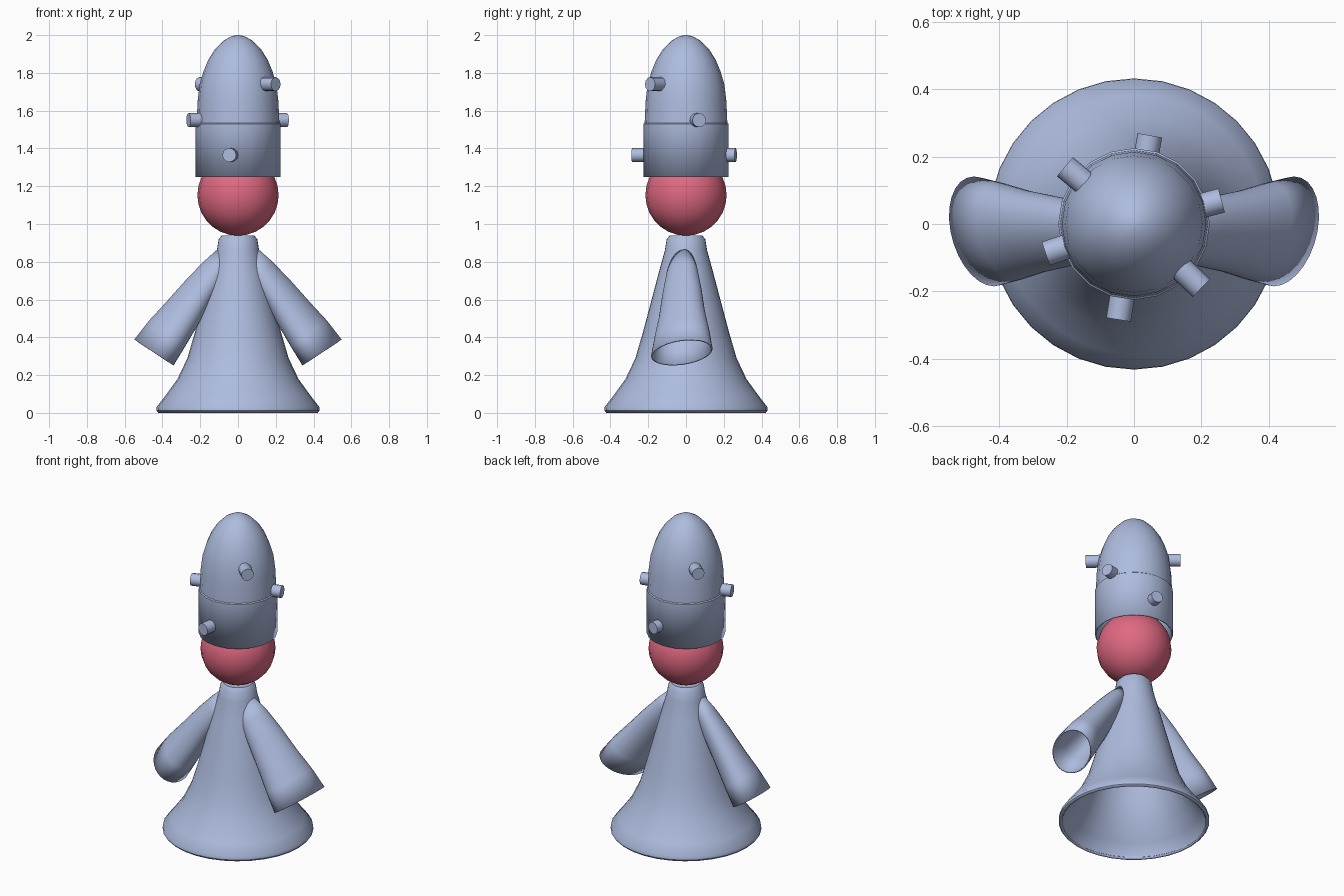
import bpy
import bmesh
from math import sin, cos, pi, atan2
from mathutils import Vector, Matrix

if "Cube" in bpy.data.objects:
    bpy.data.objects.remove(bpy.data.objects["Cube"])


def material(name, rgb):
    m = bpy.data.materials.new(name)
    m.diffuse_color = (*rgb, 1)
    m.use_nodes = True
    m.node_tree.nodes["Principled BSDF"].inputs["Base Color"].default_value = m.diffuse_color
    return m


CLOTH = material("blue_grey", (0.42, 0.50, 0.73))
PINK = material("rose_pink", (0.74, 0.14, 0.22))


def finish(bm, name, mat, angle=0.7):
    me = bpy.data.meshes.new(name)
    bm.to_mesh(me)
    bm.free()
    ob = bpy.data.objects.new(name, me)
    bpy.context.collection.objects.link(ob)
    me.materials.append(mat)
    bpy.ops.object.select_all(action='DESELECT')
    ob.select_set(True)
    bpy.context.view_layer.objects.active = ob
    bpy.ops.object.shade_smooth_by_angle(angle=angle)
    return ob


def loft(rings, cap_end=False):
    bm = bmesh.new()
    loops = [[bm.verts.new(p) for p in r] for r in rings]
    n = len(loops[0])
    for a, b in zip(loops, loops[1:]):
        for j in range(n):
            k = (j + 1) % n
            bm.faces.new((a[j], a[k], b[k], b[j]))
    if cap_end:
        bm.faces.new(loops[-1])
    return bm


def lathe(profile, n):
    return loft([[(r * cos(2 * pi * j / n), r * sin(2 * pi * j / n), z)
                  for j in range(n)] for r, z in profile], True)


def shell(ob, t):
    s = ob.modifiers.new("thickness", 'SOLIDIFY')
    s.thickness = t
    s.offset = -1


# flared hollow robe
robe = finish(lathe([(0.422, 0), (0.432, 0.012), (0.43, 0.032), (0.385, 0.09), (0.32, 0.18),
                     (0.268, 0.29), (0.23, 0.42), (0.19, 0.57), (0.145, 0.74), (0.112, 0.86),
                     (0.102, 0.92), (0.085, 0.94)], 32), "robe", CLOTH)
shell(robe, 0.015)

# open sleeves: centre x, centre z, half height, half width, tilt direction, from cuff to shoulder
sections = [(0.445, 0.32, 0.12, 0.163, 0.83, 0.55),
            (0.375, 0.42, 0.113, 0.145, 0.80, 0.60),
            (0.30, 0.52, 0.10, 0.122, 0.78, 0.63),
            (0.21, 0.645, 0.085, 0.103, 0.74, 0.67),
            (0.13, 0.75, 0.07, 0.082, 0.72, 0.69),
            (0.07, 0.825, 0.055, 0.055, 0.72, 0.69)]
rings = []
for cx, cz, ru, rv, ux, uz in sections:
    ring = []
    for j in range(28):
        t = 2 * pi * j / 28
        u = ru * (cos(t) + 0.3 * sin(t))
        ring.append((cx + u * ux, -0.022 + rv * sin(t), cz + u * uz))
    rings.append(ring)
sleeves = finish(loft(rings), "sleeves", CLOTH)
mir = sleeves.modifiers.new("mirror", 'MIRROR')
mir.use_mirror_merge = False
shell(sleeves, 0.008)

# round head
bm = bmesh.new()
bmesh.ops.create_uvsphere(bm, u_segments=20, v_segments=14, radius=0.215,
                          matrix=Matrix.Translation((0, 0, 1.153)))
finish(bm, "head", PINK)

# tall domed hat, open underneath
hat = finish(lathe([(0.225, 1.25), (0.225, 1.53), (0.219, 1.535), (0.214, 1.65), (0.203, 1.74),
                    (0.182, 1.81), (0.157, 1.87), (0.122, 1.925), (0.078, 1.97),
                    (0.035, 1.994), (0.008, 2.0)], 20), "hat", CLOTH)
shell(hat, 0.008)

# pegs around the hat: outer end x, y and height
for i, (x, y, z) in enumerate([(0.047, 0.263, 1.365), (-0.046, -0.284, 1.365),
                               (-0.205, 0.17, 1.74), (0.2, -0.19, 1.74),
                               (0.26, 0.07, 1.55), (-0.262, -0.088, 1.55)]):
    end = Vector((x, y, 0))
    d = end.normalized()
    mid = end - d * 0.055 + Vector((0, 0, z))
    bm = bmesh.new()
    bmesh.ops.create_cone(bm, cap_ends=True, segments=12, radius1=0.037, radius2=0.037, depth=0.11,
                          matrix=Matrix.Translation(mid) @ Matrix.Rotation(atan2(y, x), 4, 'Z')
                          @ Matrix.Rotation(pi / 2, 4, 'Y'))
    finish(bm, f"hat_peg_{i + 1}", CLOTH)
